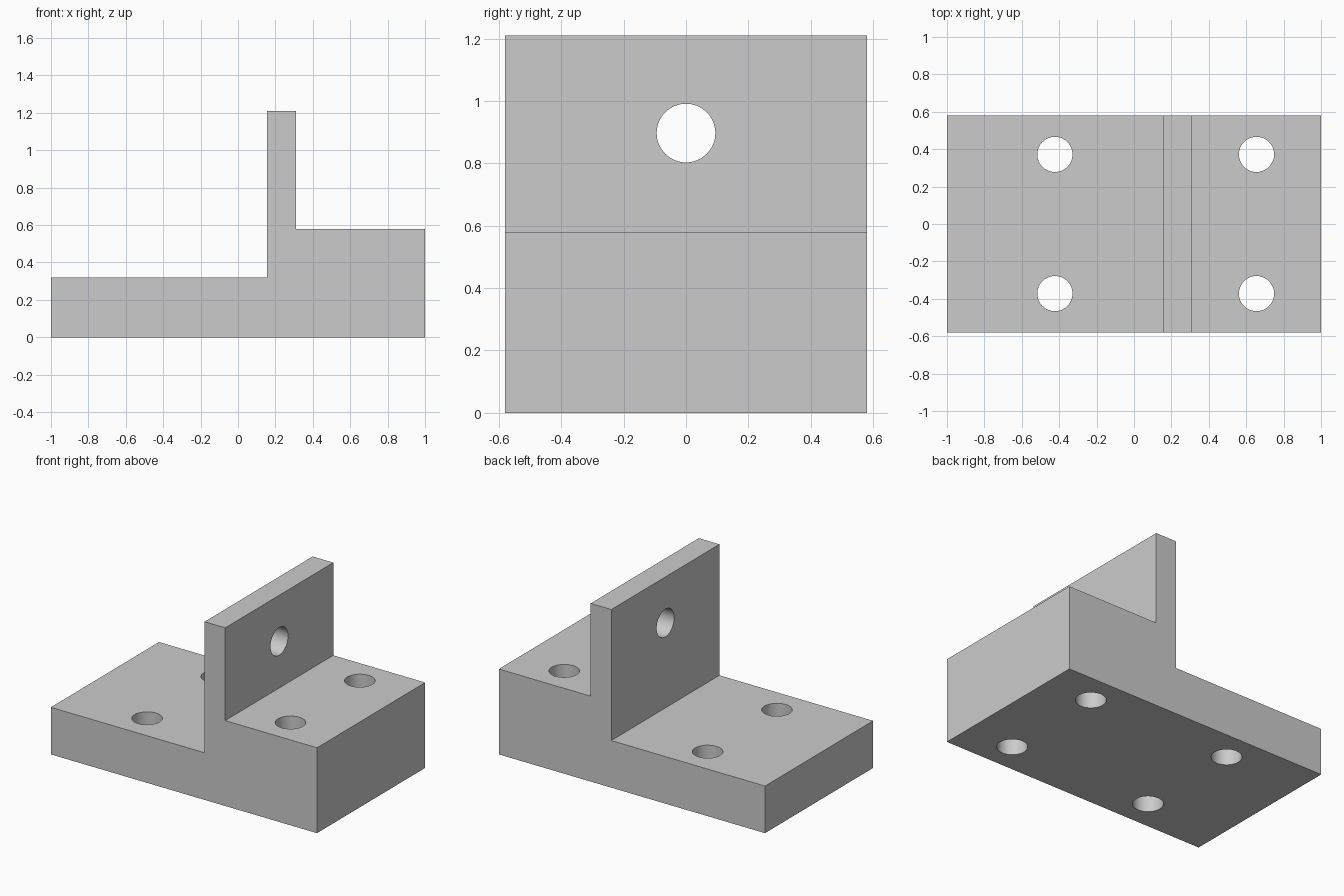
import bpy
import bmesh
from math import pi, radians
from mathutils import Matrix

default_cube = bpy.data.objects.get("Cube")
if default_cube:
    bpy.data.objects.remove(default_cube, do_unlink=True)

HALF_DEPTH = 0.58
HOLE_RADIUS = 0.094

# Plain grey metal
grey = bpy.data.materials.new("plain_grey")
grey.use_nodes = True
colour = (0.6, 0.6, 0.6, 1)
grey.diffuse_color = colour
grey.node_tree.nodes["Principled BSDF"].inputs["Base Color"].default_value = colour


def add_object(name, bm):
    bmesh.ops.recalc_face_normals(bm, faces=bm.faces)
    mesh = bpy.data.meshes.new(name)
    bm.to_mesh(mesh)
    bm.free()
    mesh.materials.append(grey)
    obj = bpy.data.objects.new(name, mesh)
    bpy.context.collection.objects.link(obj)
    return obj


# Stepped bracket: side profile extruded through the depth
profile = [(-1, 0), (1, 0), (1, 0.58), (0.31, 0.58),
           (0.31, 1.21), (0.155, 1.21), (0.155, 0.32), (-1, 0.32)]
bm = bmesh.new()
face = bm.faces.new([bm.verts.new((x, -HALF_DEPTH, z)) for x, z in profile])
extruded = bmesh.ops.extrude_face_region(bm, geom=[face])["geom"]
bmesh.ops.translate(bm, vec=(0, 2 * HALF_DEPTH, 0),
                    verts=[v for v in extruded if isinstance(v, bmesh.types.BMVert)])
bracket = add_object("stepped_bracket", bm)


# Drills for the four base bolt holes and the upright's cross hole
def add_drill(bm, location, length, turn=0):
    bmesh.ops.create_cone(bm, cap_ends=True, segments=64, depth=length,
                          radius1=HOLE_RADIUS, radius2=HOLE_RADIUS,
                          matrix=Matrix.Translation(location) @ Matrix.Rotation(turn, 4, "Y"))


bm = bmesh.new()
for x in (-0.423, 0.655):
    for y in (-0.372, 0.372):
        add_drill(bm, (x, y, 0.3), 1)
add_drill(bm, (0.2325, 0, 0.897), 0.4, pi / 2)
drills = add_object("hole_drills", bm)
drills.hide_render = True

# Cut the holes, then discard the drills
cut = bracket.modifiers.new("holes", "BOOLEAN")
cut.operation = "DIFFERENCE"
cut.solver = "EXACT"
cut.object = drills
bpy.ops.object.select_all(action="DESELECT")
bracket.select_set(True)
bpy.context.view_layer.objects.active = bracket
bpy.ops.object.modifier_apply(modifier=cut.name)
bpy.data.objects.remove(drills, do_unlink=True)

# Round hole walls, crisp edges
bpy.ops.object.shade_smooth_by_angle(angle=radians(30))
